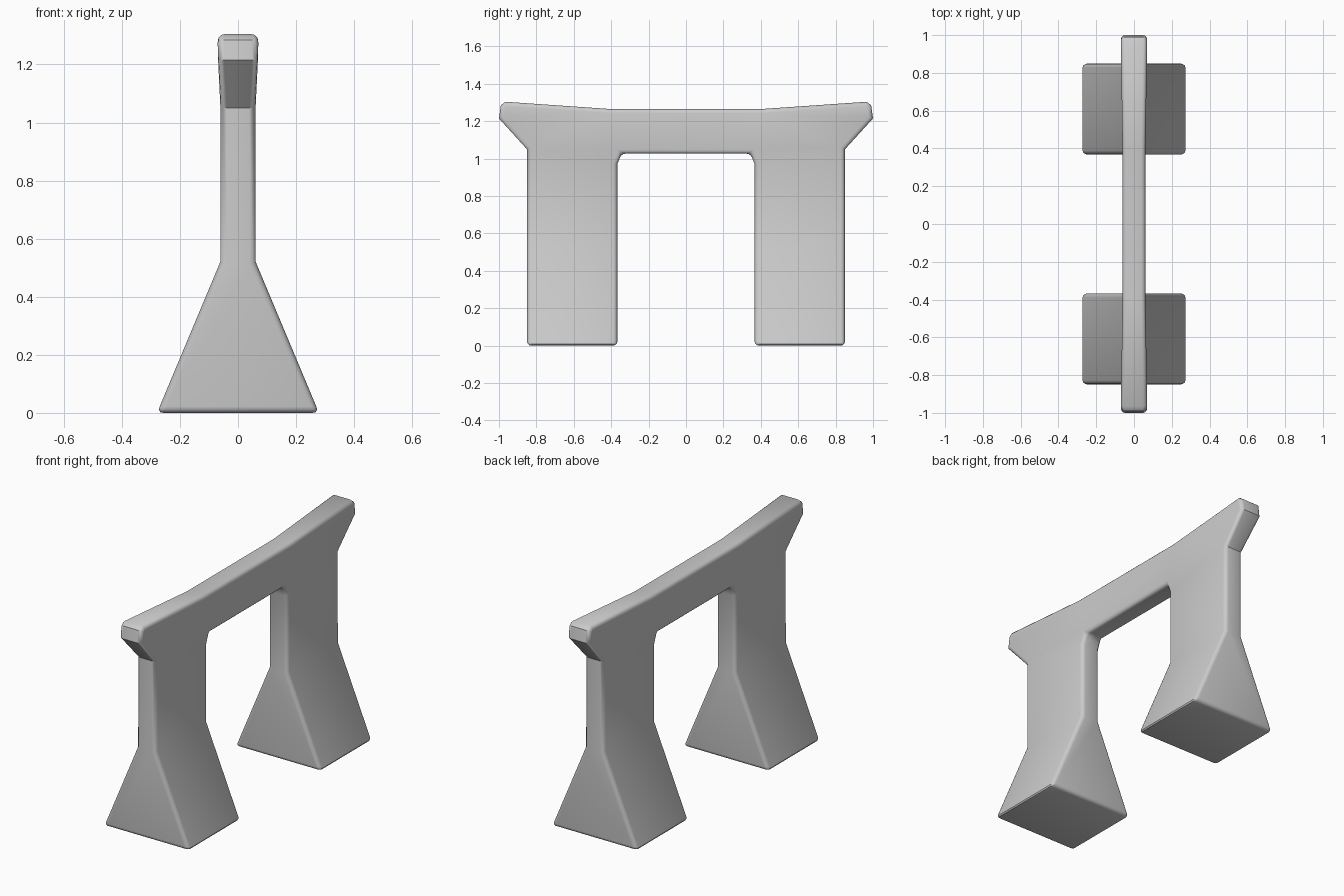
import bpy, bmesh, math

if "Cube" in bpy.data.objects:
    bpy.data.objects.remove(bpy.data.objects["Cube"])

# Half side profile: name -> (y, z, half thickness in x)
P = {
    "foot_out": (0.85, 0.0, 0.279), "foot_in": (0.367, 0.0, 0.279),
    "knee_out": (0.85, 0.52, 0.061), "knee_in": (0.367, 0.52, 0.061),
    "neck_out": (0.85, 1.05, 0.061), "neck_in": (0.367, 0.97, 0.061),
    "arch": (0.345, 1.027, 0.061), "top": (0.40, 1.265, 0.061),
    "tip_low": (1.0, 1.215, 0.07), "tip_mid": (0.99, 1.285, 0.07),
    "tip_top": (0.965, 1.304, 0.07),
}
# Panels of one side wall
PANELS = ["foot_out foot_in knee_in knee_out", "knee_out knee_in neck_in neck_out",
          "neck_out neck_in arch top", "neck_out top tip_top tip_mid tip_low"]
# Outline running from the arch round the leg to the top
RIM = ["arch", "neck_in", "knee_in", "foot_in", "foot_out", "knee_out",
       "neck_out", "tip_low", "tip_mid", "tip_top", "top"]

bm = bmesh.new()
V = {(n, sx, sy): bm.verts.new((sx * h, sy * y, z))
     for n, (y, z, h) in P.items() for sx in (-1, 1) for sy in (-1, 1)}

# Legs and flared ends, mirrored front to back
for sy in (-1, 1):
    for sx in (-1, 1):
        for panel in PANELS:
            bm.faces.new([V[n, sx, sy] for n in panel.split()])
    for a, b in zip(RIM, RIM[1:]):
        bm.faces.new([V[a, -1, sy], V[a, 1, sy], V[b, 1, sy], V[b, -1, sy]])

# Cross beam
for sx in (-1, 1):
    bm.faces.new([V["arch", sx, -1], V["arch", sx, 1], V["top", sx, 1], V["top", sx, -1]])
for n in ("arch", "top"):
    bm.faces.new([V[n, -1, -1], V[n, 1, -1], V[n, 1, 1], V[n, -1, 1]])
bmesh.ops.recalc_face_normals(bm, faces=bm.faces)

# Rounded rims
rims = [e for e in bm.edges if e.calc_face_angle() > math.radians(60)]
bmesh.ops.bevel(bm, geom=rims, offset=0.022, offset_type='OFFSET', segments=3,
                profile=0.5, affect='EDGES', clamp_overlap=True)

mesh = bpy.data.meshes.new("trestle_support")
bm.to_mesh(mesh)
bm.free()
obj = bpy.data.objects.new("trestle_support", mesh)
bpy.context.collection.objects.link(obj)
bpy.context.view_layer.objects.active = obj
obj.select_set(True)
bpy.ops.object.shade_smooth_by_angle(angle=math.radians(40))
